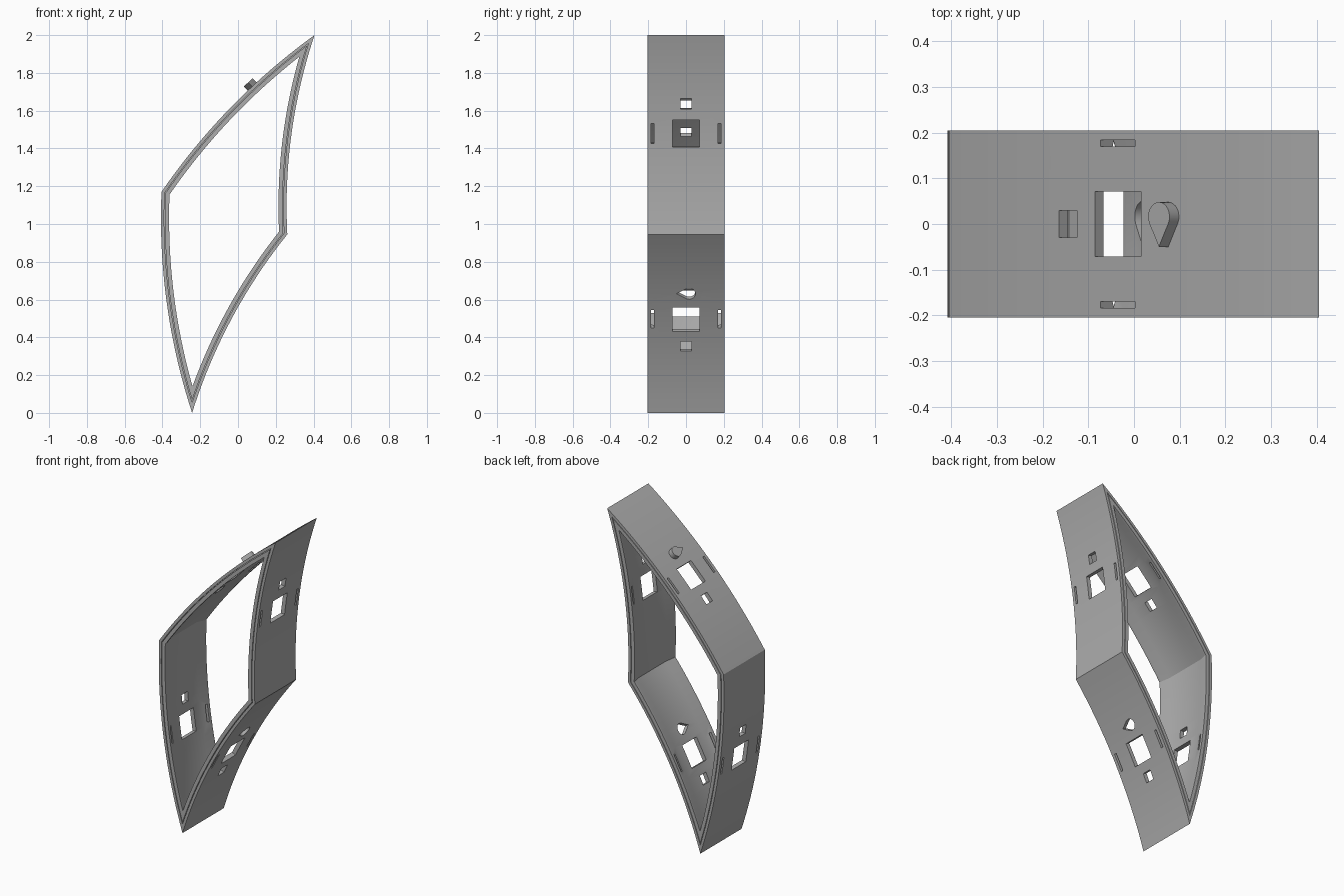
import bpy, bmesh, math
from mathutils import Vector

if "Cube" in bpy.data.objects:
    bpy.data.objects.remove(bpy.data.objects["Cube"], do_unlink=True)

grey = bpy.data.materials.new("plain_grey")
grey.use_nodes = True
colour = (0.42, 0.42, 0.42, 1)
grey.diffuse_color = colour
grey.node_tree.nodes["Principled BSDF"].inputs["Base Color"].default_value = colour

# Corners in (x, z), counter-clockwise; bow > 0 bends a panel into the frame
CORNERS = [Vector(c) for c in ((-0.243, 0), (0.261, 0.945), (0.405, 2), (-0.405, 1.17))]
BOWS = (0.05, 0.05, -0.05, -0.053)
STEPS = 20
HALF = 0.205


def arc(a, b, bow):
    """Centre and radius of the arc from a to b."""
    chord = b - a
    inward = Vector((-chord.y, chord.x)).normalized()
    radius = chord.length ** 2 / (8 * abs(bow)) + abs(bow) / 2
    side = math.copysign(1, bow)
    centre = (a + b) / 2 + inward * (bow - side * radius)
    return centre, radius, side


ARCS = [arc(CORNERS[i], CORNERS[(i + 1) % 4], BOWS[i]) for i in range(4)]


def inset_corner(i, depth):
    """Where the two panels at corner i meet, after moving both inward."""
    p = CORNERS[i].copy()
    for _ in range(6):
        rows = []
        for centre, radius, side in (ARCS[i - 1], ARCS[i]):
            offset = p - centre
            rows.append((offset.normalized(), radius + side * depth - offset.length))
        (n, e), (m, f) = rows
        det = n.x * m.y - n.y * m.x
        p += Vector(((e * m.y - f * n.y) / det, (n.x * f - m.x * e) / det))
    return p


def outline(depth):
    points = []
    ends = [inset_corner(i, depth) for i in range(4)]
    for i, (centre, radius, side) in enumerate(ARCS):
        a, b = ends[i] - centre, ends[(i + 1) % 4] - centre
        start = math.atan2(a.y, a.x)
        turn = math.atan2(a.x * b.y - a.y * b.x, a.dot(b))
        for k in range(STEPS):
            t = start + turn * k / STEPS
            points.append(centre + Vector((math.cos(t), math.sin(t))) * (radius + side * depth))
    return points


def make_object(name, bm):
    bmesh.ops.recalc_face_normals(bm, faces=bm.faces[:])
    mesh = bpy.data.meshes.new(name)
    bm.to_mesh(mesh)
    bm.free()
    mesh.materials.append(grey)
    obj = bpy.data.objects.new(name, mesh)
    bpy.context.collection.objects.link(obj)
    return obj


def activate(obj):
    bpy.ops.object.select_all(action="DESELECT")
    obj.select_set(True)
    bpy.context.view_layer.objects.active = obj


# Frame: section of (inward depth, y) with grooved rims and chamfered flanges
front = [(0, -HALF), (0.017, -HALF), (0.017, -0.195), (0.021, -0.195),
         (0.021, -HALF), (0.043, -HALF), (0.043, -0.19), (0.026, -0.135)]
section = front + [(d, -y) for d, y in reversed(front)]
bm = bmesh.new()
rings = [[bm.verts.new((p.x, y, p.y)) for p in outline(d)] for d, y in section]
for r, ring in enumerate(rings):
    after = rings[(r + 1) % len(rings)]
    for k in range(len(ring)):
        j = (k + 1) % len(ring)
        bm.faces.new((ring[k], ring[j], after[j], after[k]))
frame = make_object("curved_frame", bm)


def prism(bm, panel, shift, shape, low, high):
    """Extrude a (along, y) shape outward from the middle of a panel."""
    a, b = CORNERS[panel], CORNERS[(panel + 1) % 4]
    centre, radius, side = ARCS[panel]
    chord = (b - a).normalized()
    up = chord if chord.y > 0 else -chord
    middle = (a + b) / 2 + Vector((-chord.y, chord.x)) * BOWS[panel]
    spot = centre + (middle + up * shift - centre).normalized() * radius
    out = (spot - centre).normalized() * -side
    along = Vector((-out.y, out.x))
    if along.dot(up) < 0:
        along = -along
    loops = []
    for h in (low, high):
        loop = []
        for s, y in shape:
            p = spot + along * s + out * h
            loop.append(bm.verts.new((p.x, y, p.y)))
        loops.append(loop)
    n = len(shape)
    for k in range(n):
        j = (k + 1) % n
        bm.faces.new((loops[0][k], loops[0][j], loops[1][j], loops[1][k]))
    bm.faces.new(loops[0])
    bm.faces.new(loops[1])


def box(length, width, y=0):
    s, w = length / 2, width / 2
    return [(-s, y - w), (s, y - w), (s, y + w), (-s, y + w)]


def teardrop(radius):
    points = [(0, -0.05)]
    for k in range(17):
        t = math.radians(-25 + 230 * k / 16)
        points.append((radius * math.cos(t), 0.016 + radius * math.sin(t)))
    return points


# Openings: window, two side slots and a small hole per panel, one socket
bm = bmesh.new()
for panel, shift in enumerate((-0.16, 0.16, -0.16, 0.16)):
    prism(bm, panel, 0, box(0.144, 0.142), -0.1, 0.06)
    prism(bm, panel, shift, box(0.058, 0.06), -0.1, 0.06)
    for y in (-0.177, 0.177):
        prism(bm, panel, 0, box(0.108, 0.014, y), -0.1, 0.06)
prism(bm, 0, 0.155, teardrop(0.034), -0.1, 0.06)
cutter = make_object("opening_cutter", bm)
cutter.hide_render = True
cut = frame.modifiers.new("openings", "BOOLEAN")
cut.operation = "DIFFERENCE"
cut.solver = "EXACT"
cut.object = cutter
activate(frame)
bpy.ops.object.modifier_apply(modifier=cut.name)
bpy.data.objects.remove(cutter, do_unlink=True)

# Locating peg on the upper panel
bm = bmesh.new()
prism(bm, 2, 0.155, teardrop(0.032), -0.01, 0.03)
peg = make_object("teardrop_peg", bm)

for obj in (frame, peg):
    activate(obj)
    bpy.ops.object.shade_smooth_by_angle(angle=math.radians(25))
